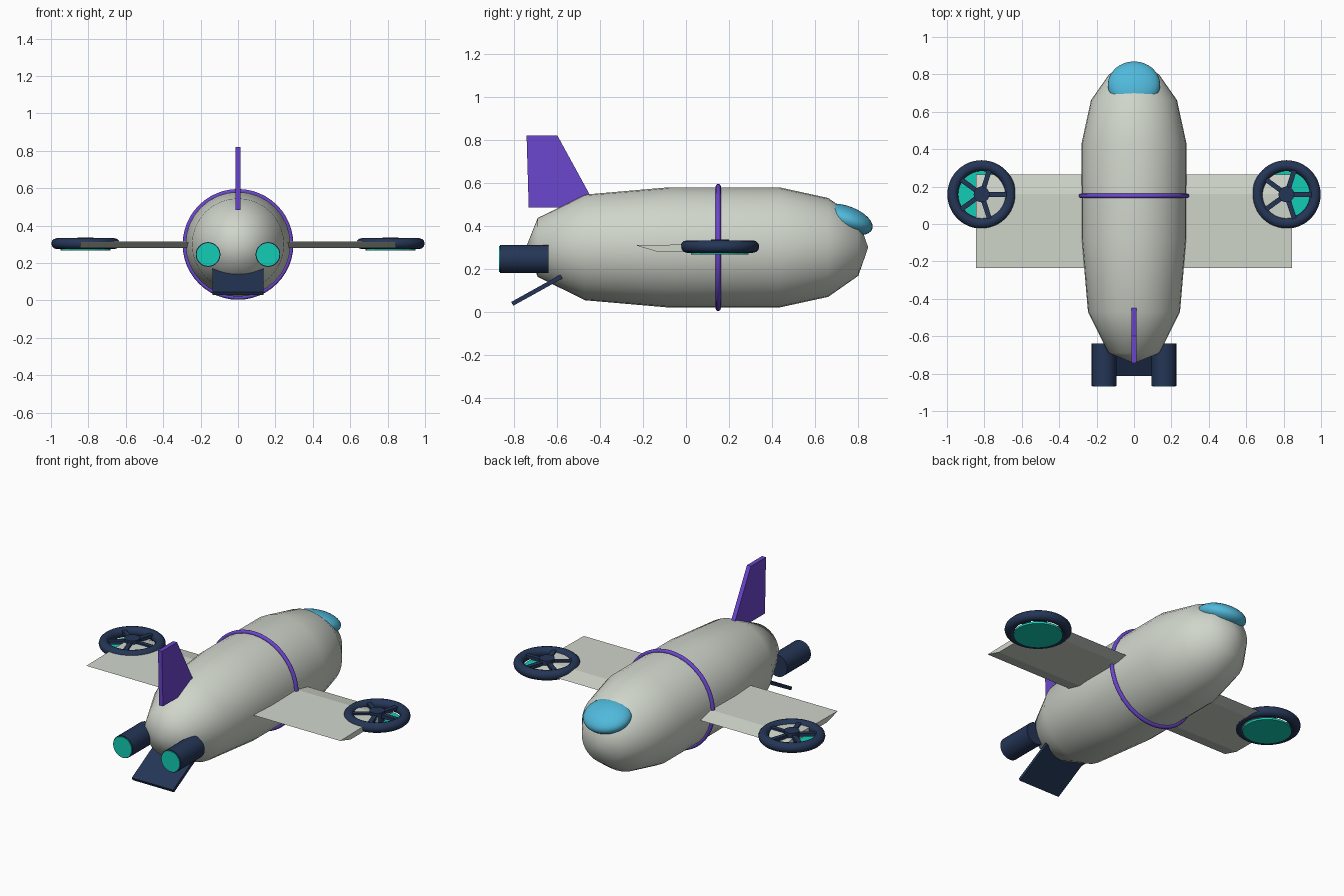
import bpy, bmesh, math
from mathutils import Vector, Matrix

if "Cube" in bpy.data.objects:
    bpy.data.objects.remove(bpy.data.objects["Cube"])


def material(name, rgb):
    m = bpy.data.materials.new(name)
    m.diffuse_color = (*rgb, 1)
    m.use_nodes = True
    m.node_tree.nodes["Principled BSDF"].inputs["Base Color"].default_value = m.diffuse_color
    return m


HULL = material("pale_grey", (0.63, 0.67, 0.60))
NAVY = material("navy", (0.018, 0.036, 0.093))
PURPLE = material("purple", (0.147, 0.061, 0.61))
TEAL = material("teal", (0.006, 0.61, 0.46))
GLASS = material("sky_blue", (0.08, 0.485, 0.71))
CZ = 0.30  # height of the hull axis


def finish(ob, name, mat, smooth=None):
    ob.name = name
    ob.data.materials.append(mat)
    if smooth:
        bpy.ops.object.select_all(action='DESELECT')
        ob.select_set(True)
        bpy.context.view_layer.objects.active = ob
        bpy.ops.object.shade_smooth_by_angle(angle=math.radians(smooth))
    return ob


def from_bmesh(bm, name, mat, smooth=None):
    bmesh.ops.recalc_face_normals(bm, faces=bm.faces)
    me = bpy.data.meshes.new(name)
    bm.to_mesh(me)
    bm.free()
    ob = bpy.data.objects.new(name, me)
    bpy.context.collection.objects.link(ob)
    return finish(ob, name, mat, smooth)


def slab(name, profile, x0, x1, mat):
    """Extrude a (y, z) outline from x0 to x1."""
    bm = bmesh.new()
    face = bm.faces.new([bm.verts.new((x0, y, z)) for y, z in profile])
    ext = bmesh.ops.extrude_face_region(bm, geom=[face])
    verts = [g for g in ext['geom'] if isinstance(g, bmesh.types.BMVert)]
    bmesh.ops.translate(bm, verts=verts, vec=(x1 - x0, 0, 0))
    return from_bmesh(bm, name, mat)


def cylinder(name, loc, r, depth, mat, along_y=False):
    bpy.ops.mesh.primitive_cylinder_add(
        vertices=28, radius=r, depth=depth, location=loc,
        rotation=(math.pi / 2 if along_y else 0, 0, 0))
    return finish(bpy.context.object, name, mat, 40)


def torus(name, loc, major, minor, mat, rot=(0, 0, 0)):
    bpy.ops.mesh.primitive_torus_add(
        major_radius=major, minor_radius=minor, major_segments=48,
        minor_segments=12, location=loc, rotation=rot)
    return finish(bpy.context.object, name, mat, 60)


def box(name, size, matrix, mat):
    bm = bmesh.new()
    bmesh.ops.create_cube(bm, size=1)
    bm.transform(matrix @ Matrix.Diagonal((*size, 1)))
    return from_bmesh(bm, name, mat)


# Hull: lathed profile (y, radius)
profile = [(-0.745, 0), (-0.69, 0.137), (-0.47, 0.246), (-0.077, 0.28),
           (0.433, 0.28), (0.662, 0.23), (0.802, 0.132), (0.848, 0)]
bm = bmesh.new()
pts = [bm.verts.new((0, y, CZ + r)) for y, r in profile]
edges = [bm.edges.new(p) for p in zip(pts, pts[1:])]
bmesh.ops.spin(bm, geom=pts + edges, cent=(0, 0, CZ), axis=(0, 1, 0),
               angle=math.tau, steps=32)
bmesh.ops.remove_doubles(bm, verts=bm.verts, dist=1e-4)
from_bmesh(bm, "hull", HULL, 60)

# Hoop around the hull
torus("hull_hoop", (0, 0.15, CZ), 0.284, 0.012, PURPLE, (math.pi / 2, 0, 0))

# Cockpit canopy: tilted ellipsoid sunk in the nose
bpy.ops.mesh.primitive_uv_sphere_add(
    segments=32, ring_count=16, location=(0, 0.745, 0.43),
    rotation=(math.radians(-20), 0, 0), scale=(0.14, 0.13, 0.063))
finish(bpy.context.object, "canopy", GLASS, 60)

# Tail fin
slab("tail_fin", [(-0.742, 0.82), (-0.598, 0.82), (-0.415, 0.485),
                  (-0.732, 0.485)], -0.013, 0.013, PURPLE)

# Rear loading ramp
box("rear_ramp", (0.275, 0.262, 0.02),
    Matrix.Translation((0, -0.694, 0.101)) @ Matrix.Rotation(math.radians(29), 4, 'X'), NAVY)

wing_profile = [(-0.235, 0.31), (-0.137, 0.281), (0.19, 0.281),
                (0.265, 0.294), (0.16, 0.316)]
for side, s in (("left", -1), ("right", 1)):
    # Wing
    slab(side + "_wing", wing_profile, s * 0.2, s * 0.845, HULL)

    # Lift fan: ring, hub, spokes and glowing disc
    cx, cy = s * 0.815, 0.158
    torus(side + "_fan_ring", (cx, cy, 0.304), 0.154, 0.029, NAVY)
    cylinder(side + "_fan_hub", (cx, cy, 0.308), 0.042, 0.058, NAVY)
    cylinder(side + "_fan_glow", (cx, cy, 0.272), 0.134, 0.012, TEAL)
    for i in range(5):
        turn = Matrix.Rotation(math.tau * i / 5, 4, 'Z')
        box(f"{side}_fan_spoke_{i + 1}", (0.14, 0.026, 0.02),
            Matrix.Translation((cx, cy, 0.314)) @ turn @ Matrix.Translation((0.08, 0, 0)), NAVY)

    # Rear engine with glowing exhaust
    cylinder(side + "_engine", (s * 0.16, -0.752, 0.246), 0.066, 0.226, NAVY, True)
    cylinder(side + "_exhaust", (s * 0.16, -0.866, 0.246), 0.061, 0.008, TEAL, True)
